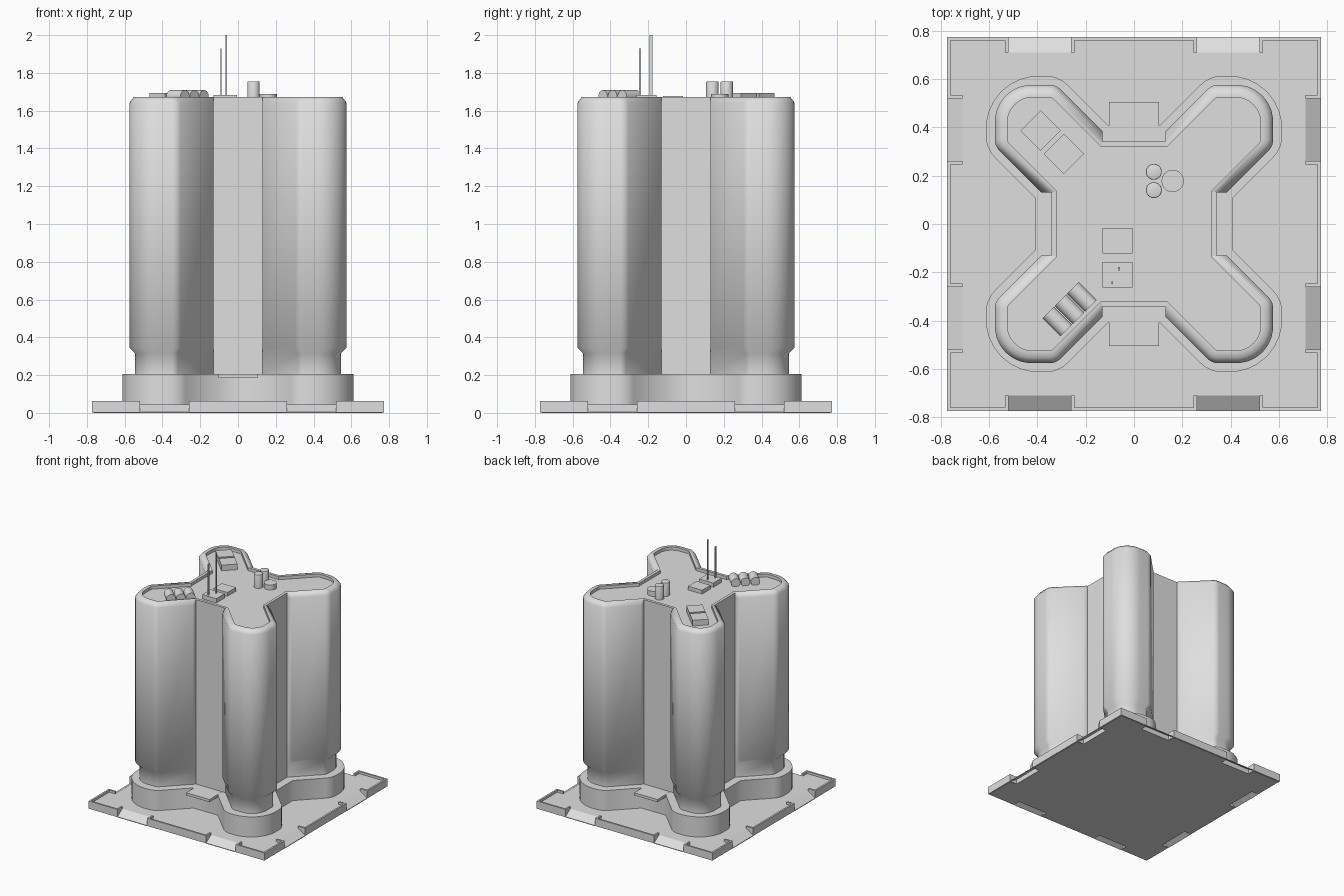
import bpy, bmesh, math
from mathutils import Vector, Matrix

cube = bpy.data.objects.get("Cube")
if cube:
    bpy.data.objects.remove(cube, do_unlink=True)

grey = bpy.data.materials.new("light_grey")
grey.use_nodes = True
grey.diffuse_color = (0.74, 0.74, 0.74, 1)
for node in grey.node_tree.nodes:
    if node.type == 'BSDF_PRINCIPLED':
        node.inputs["Base Color"].default_value = grey.diffuse_color


def finish(name, bm, smooth=None):
    """Make the object; smooth is the widest smoothed angle in degrees."""
    bmesh.ops.recalc_face_normals(bm, faces=bm.faces)
    mesh = bpy.data.meshes.new(name)
    bm.to_mesh(mesh)
    bm.free()
    mesh.materials.append(grey)
    ob = bpy.data.objects.new(name, mesh)
    bpy.context.collection.objects.link(ob)
    if smooth:
        bpy.ops.object.select_all(action='DESELECT')
        ob.select_set(True)
        bpy.context.view_layer.objects.active = ob
        bpy.ops.object.shade_smooth_by_angle(angle=math.radians(smooth))


def add_box(bm, x0, x1, y0, y1, z0, z1, turn=0):
    """Box between limits, then turned about the world z axis."""
    m = (Matrix.Rotation(turn, 4, 'Z')
         @ Matrix.Translation(((x0 + x1) / 2, (y0 + y1) / 2, (z0 + z1) / 2))
         @ Matrix.Diagonal((x1 - x0, y1 - y0, z1 - z0, 1)))
    bmesh.ops.create_cube(bm, size=1, matrix=m)


def box(name, x, y, sx, sy, z0, z1, angle=0):
    bm = bmesh.new()
    add_box(bm, -sx / 2, sx / 2, -sy / 2, sy / 2, z0, z1, angle)
    bmesh.ops.translate(bm, verts=bm.verts, vec=(x, y, 0))
    finish(name, bm)


def cylinder(name, centre, r, length, rot=Matrix.Identity(4), soft_top=0):
    bm = bmesh.new()
    bmesh.ops.create_cone(bm, cap_ends=True, segments=24, radius1=r,
                          radius2=r, depth=length)
    if soft_top:
        rim = [e for e in bm.edges if all(v.co.z > 0 for v in e.verts)]
        bmesh.ops.bevel(bm, geom=rim, offset=soft_top, segments=2,
                        affect='EDGES', profile=0.5)
    bm.transform(Matrix.Translation(centre) @ rot)
    finish(name, bm, 40)


def fillet(corners, steps=8):
    """Round the corners of a closed polygon given as (x, y, radius)."""
    out = []
    for i, (x, y, r) in enumerate(corners):
        p = Vector((x, y))
        if r == 0:
            out.append(p)
            continue
        u = (Vector(corners[i - 1][:2]) - p).normalized()
        v = (Vector(corners[(i + 1) % len(corners)][:2]) - p).normalized()
        half = u.angle(v) / 2
        c = p + (u + v).normalized() * r / math.sin(half)
        d0, d1 = (p + k * r / math.tan(half) - c for k in (u, v))
        out += [c + d0.lerp(d1, k / steps).normalized() * r
                for k in range(steps + 1)]
    return out


def four_fold(quarter):
    pts = []
    for _ in range(4):
        pts += quarter
        quarter = [(-y, x, r) for x, y, r in quarter]
    return pts


def lobes(extent, diff, big, small, recess, slot=None):
    """Four-lobed plan; slot is the half width of the stepped recess."""
    if slot is None:
        foot = [(recess, recess - diff, 0)]
    else:
        foot = [(recess, slot, 0), (slot + diff, slot, 0)]
    half = foot + [(extent, extent - diff, small)]
    mirror = [(y, x, r) for x, y, r in reversed(half)]
    return fillet(four_fold(half + [(extent, extent, big)] + mirror))


def loft(name, rings, smooth=60):
    """Skin matching outlines stacked as (outline, z), capped at both ends."""
    bm = bmesh.new()
    loops = [[bm.verts.new((p[0], p[1], z)) for p in pts] for pts, z in rings]
    n = len(loops[0])
    for a, b in zip(loops, loops[1:]):
        for i in range(n):
            j = (i + 1) % n
            bm.faces.new((a[i], a[j], b[j], b[i]))
    bm.faces.new(loops[0])
    bm.faces.new(loops[-1])
    finish(name, bm, smooth)


# Ground plate, notched for the driveways
edge, notch, ground = 0.765, 0.71, 0.045
side = [(edge, -edge, 0)]
for a, b in ((-0.525, -0.255), (0.255, 0.525)):
    side += [(edge, a, 0), (notch, a, 0), (notch, b, 0), (edge, b, 0)]
plate = fillet(four_fold(side))
loft("ground_plate", [(plate, 0), (plate, ground)], None)

# Kerb walls with returns, and thin sloping driveways, on each side
rim, wall, kerb_top = 0.773, 0.014, 0.063
kerb, ramps = bmesh.new(), bmesh.new()
for q in range(4):
    turn = q * math.pi / 2
    for a, b in ((-rim + wall, -0.52), (-0.26, 0.26), (0.52, rim)):
        add_box(kerb, rim - wall, rim, a, b, 0.002, kerb_top, turn)
    for a in (-0.52 - wall, -0.26, 0.26 - wall, 0.52):
        add_box(kerb, notch, rim - wall, a, a + wall, 0.002, kerb_top, turn)
    spin = Matrix.Rotation(turn, 3, 'Z')
    for a, b in ((-0.52, -0.26), (0.26, 0.52)):
        ends = []
        for y in (a, b):
            ends.append([ramps.verts.new(spin @ Vector((x, y, z))) for x, z in
                         ((notch, ground - 0.007), (rim, 0), (rim, 0.005),
                          (notch, ground))])
        for i in range(4):
            j = (i + 1) % 4
            ramps.faces.new((ends[0][i], ends[0][j], ends[1][j], ends[1][i]))
        for end in ends:
            ramps.faces.new(end)
finish("kerb_wall", kerb)
finish("driveway_ramps", ramps)

# Podium
podium = lobes(0.612, 0.30, 0.215, 0.12, 0.407)
loft("podium", [(podium, ground), (podium, 0.205)])

# Entrance canopies, front and back
for name, s in (("front_canopy", -1), ("back_canopy", 1)):
    box(name, 0, s * 0.43, 0.205, 0.15, 0.185, 0.206)

# Tower: narrow foot flush with the recess walls, shaft, softened top edge
# and sunken roof
roof, top, recess, slot = 1.648, 1.672, 0.342, 0.13
foot = lobes(0.545, 0.213, 0.125, 0.05, recess, slot)
body = lobes(0.575, 0.253, 0.15, 0.06, recess, slot)
crown = lobes(0.552, 0.22, 0.13, 0.05, recess, slot)
inset = lobes(0.524, 0.183, 0.105, 0.03, 0.32, 0.134)
loft("tower", [
    (foot, 0.205),
    (foot, 0.315),
    (body, 0.345),
    (body, 1.642),
    (crown, top),
    (inset, top),
    (inset, roof)])

# Rooftop plant boxes
for i, c in enumerate((0.386, 0.29)):
    box(f"roof_plant_{i + 1}", -c, c, 0.117, 0.117, roof, 1.693, math.pi / 4)
box("service_box", -0.068, -0.07, 0.124, 0.106, roof, 1.678)
box("antenna_box", -0.068, -0.21, 0.124, 0.106, roof, 1.682)

# Row of lying tanks
lying = Matrix.Rotation(-math.pi / 4, 4, 'Z') @ Matrix.Rotation(math.pi / 2, 4, 'Y')
for i in range(3):
    step = (i - 1) * 0.051
    cylinder(f"lying_tank_{i + 1}", (-0.267 + step, -0.352 + step, 1.675),
             0.034, 0.105, lying)

# Standing vents with softened rims
for name, x, y, r, z, soft in (("vent_back", 0.082, 0.216, 0.033, 1.755, 0.005),
                               ("vent_front", 0.082, 0.14, 0.033, 1.755, 0.005),
                               ("vent_low", 0.16, 0.178, 0.046, 1.688, 0)):
    cylinder(name, (x, y, (roof + z) / 2), r, z - roof, soft_top=soft)

# Flat antenna blades
box("antenna_short", -0.09, -0.243, 0.006, 0.012, roof, 1.93)
box("antenna_tall", -0.062, -0.185, 0.007, 0.014, roof, 2.0)
